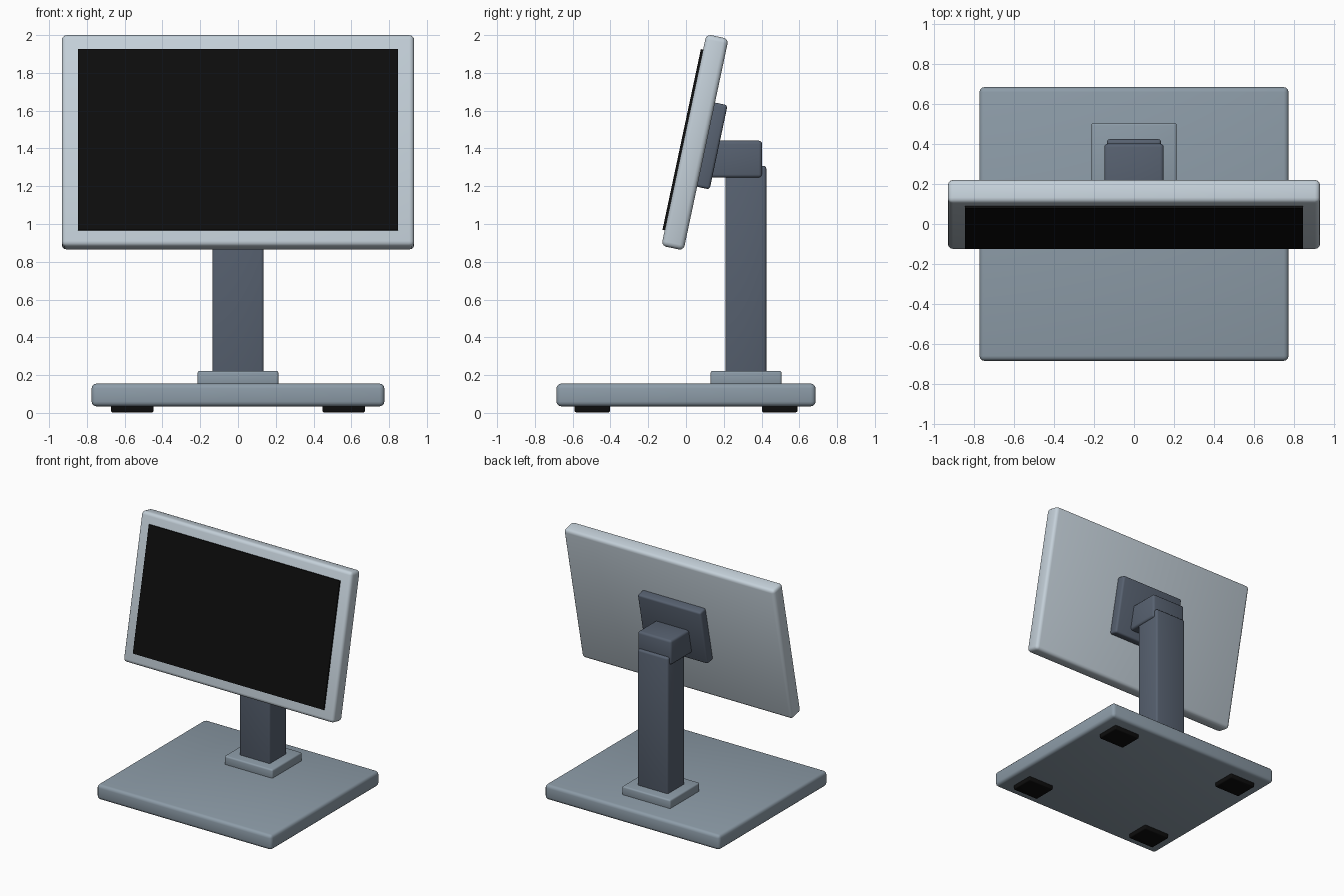
import bpy
import math
from mathutils import Matrix, Vector

if "Cube" in bpy.data.objects:
    bpy.data.objects.remove(bpy.data.objects["Cube"])


def material(name, rgb):
    """Flat material from sRGB 0-255 values."""
    lin = [((c / 255 + 0.055) / 1.055) ** 2.4 if c > 10 else c / 255 / 12.92 for c in rgb]
    m = bpy.data.materials.new(name)
    m.diffuse_color = (*lin, 1)
    m.use_nodes = True
    m.node_tree.nodes["Principled BSDF"].inputs["Base Color"].default_value = m.diffuse_color
    return m


LIGHT = material("light grey casing", (196, 208, 217))
MID = material("mid blue grey", (141, 156, 168))
DARK = material("dark slate", (87, 97, 112))
BLACK = material("screen black", (13, 13, 13))

TILT = Matrix.Translation((0, 0.0475, 1.4325)) @ Matrix.Rotation(math.radians(-12), 4, 'X')


def box(name, lo, hi, mat, bevel=0.0, frame=Matrix()):
    """Rounded box between two corners, optionally in a tilted frame."""
    lo, hi = Vector(lo), Vector(hi)
    bpy.ops.mesh.primitive_cube_add(size=1)
    ob = bpy.context.object
    ob.name = name
    size = hi - lo
    ob.data.transform(Matrix.Translation((lo + hi) / 2) @ Matrix.Diagonal((*size, 1)))
    ob.matrix_world = frame
    ob.data.materials.append(mat)
    if bevel:
        mod = ob.modifiers.new("rounded edges", 'BEVEL')
        mod.width = bevel
        mod.segments = 3
        bpy.ops.object.modifier_apply(modifier=mod.name)
        bpy.ops.object.shade_smooth_by_angle(angle=math.radians(35))
    return ob


# Base with four rubber feet
box("base", (-0.775, -0.686, 0.035), (0.775, 0.686, 0.155), MID, 0.025)
for sx, side in ((-1, "left"), (1, "right")):
    for sy, end in ((-1, "front"), (1, "back")):
        cx, cy = 0.56 * sx, 0.496 * sy
        box(f"foot_{end}_{side}", (cx - 0.113, cy - 0.094, 0.003),
            (cx + 0.113, cy + 0.094, 0.045), BLACK, 0.008)

# Stand: collar, column and arm
box("collar", (-0.214, 0.13, 0.145), (0.214, 0.506, 0.222), MID, 0.012)
box("column", (-0.136, 0.208, 0.2), (0.136, 0.425, 1.308), DARK, 0.015)
box("arm", (-0.149, 0.11, 1.245), (0.149, 0.403, 1.441), DARK, 0.018)

# Tilted display: mount plate, casing and screen
box("mount_plate", (-0.28, 0.05, -0.228), (0.28, 0.128, 0.228), DARK, 0.015, TILT)
box("casing", (-0.933, -0.06, -0.5725), (0.933, 0.06, 0.5725), LIGHT, 0.026, TILT)
box("screen", (-0.846, -0.072, -0.489), (0.846, -0.055, 0.489), BLACK, 0, TILT)
